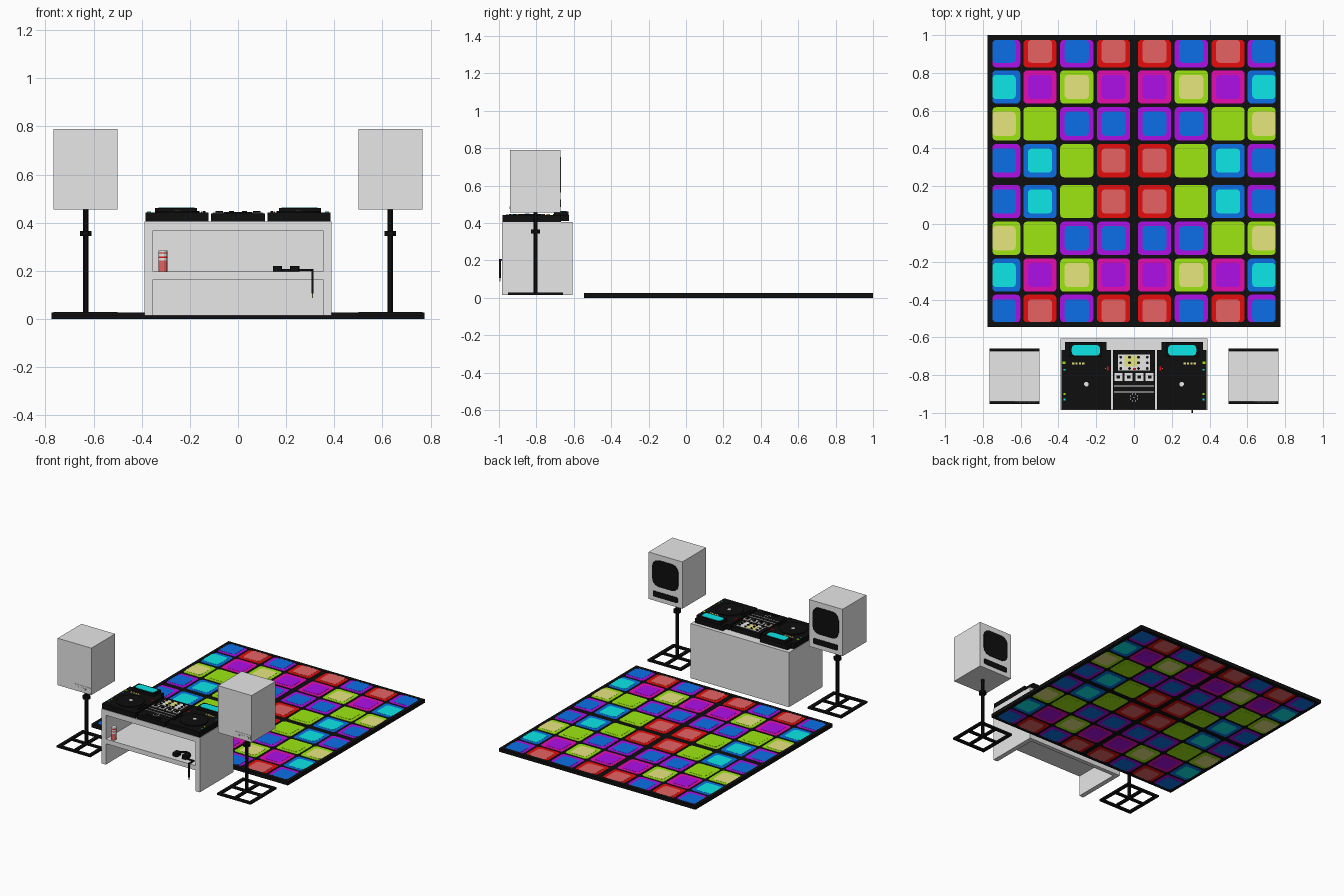
import bpy, bmesh, math
from mathutils import Vector

if "Cube" in bpy.data.objects:
    bpy.data.objects.remove(bpy.data.objects["Cube"])

# ---- colours (sRGB 0-255 turned into linear) ----
def lin(c):
    c /= 255
    return c / 12.92 if c <= 0.04045 else ((c + 0.055) / 1.055) ** 2.4

COLOURS = {"black": (14, 14, 14), "white": (245, 245, 245), "blue": (12, 118, 245),
           "cyan": (14, 245, 245), "purple": (184, 16, 245), "magenta": (247, 14, 190),
           "lime": (166, 245, 18), "pale_yellow": (245, 245, 135),
           "red": (245, 14, 14), "salmon": (245, 104, 104)}
MATS = {}
for name, rgb in COLOURS.items():
    MATS[name] = bpy.data.materials.new(name)
    MATS[name].diffuse_color = (*[lin(c) for c in rgb], 1)

# ---- outline and solid helpers ----
def rect(x0, x1, y0, y1):
    return [(x0, y0), (x1, y0), (x1, y1), (x0, y1)]

def rounded(x0, x1, y0, y1, r, n=3):
    pts = []
    corners = [(x1 - r, y1 - r), (x0 + r, y1 - r), (x0 + r, y0 + r), (x1 - r, y0 + r)]
    for k, (cx, cy) in enumerate(corners):
        for i in range(n + 1):
            a = math.pi / 2 * (k + i / n)
            pts.append((cx + r * math.cos(a), cy + r * math.sin(a)))
    return pts

def circle(cx, cy, r, n=12):
    return [(cx + r * math.cos(2 * math.pi * (i + 0.5) / n),
             cy + r * math.sin(2 * math.pi * (i + 0.5) / n)) for i in range(n)]

def box(x0, x1, y0, y1, z0, z1, mat):
    return (rect(x0, x1, y0, y1), z0, z1, mat, "z")

def up(outline, z0, z1, mat):
    return (outline, z0, z1, mat, "z")

def back(outline, y0, y1, mat):          # outline in x, z extruded along y
    return (outline, y0, y1, mat, "y")

def part(name, pieces):
    bm = bmesh.new()
    used = []
    for outline, a, b, mat, axis in pieces:
        if mat not in used:
            used.append(mat)
        put = (lambda u, v, h: (u, v, h)) if axis == "z" else (lambda u, v, h: (u, h, v))
        lo = [bm.verts.new(put(u, v, a)) for u, v in outline]
        hi = [bm.verts.new(put(u, v, b)) for u, v in outline]
        n = len(lo)
        faces = [bm.faces.new(lo[::-1]), bm.faces.new(hi)]
        faces += [bm.faces.new((lo[i], lo[(i + 1) % n], hi[(i + 1) % n], hi[i])) for i in range(n)]
        for f in faces:
            f.material_index = used.index(mat)
    bmesh.ops.recalc_face_normals(bm, faces=bm.faces)
    me = bpy.data.meshes.new(name)
    bm.to_mesh(me)
    bm.free()
    for m in used:
        me.materials.append(MATS[m])
    ob = bpy.data.objects.new(name, me)
    bpy.context.collection.objects.link(ob)
    return ob

# ---- dance floor: black slab, rim and two-colour tiles ----
FX, FY0, FY1 = 0.775, -0.545, 1.0
R = 0.025
part("dance_floor_base", [box(-FX + R, FX - R, FY0 + R, FY1 - R, 0.002, 0.023, "black")])
part("dance_floor_rim", [
    box(-FX, FX, FY0, FY0 + R, 0, 0.026, "black"), box(-FX, FX, FY1 - R, FY1, 0, 0.026, "black"),
    box(-FX, -FX + R, FY0 + R, FY1 - R, 0, 0.026, "black"),
    box(FX - R, FX, FY0 + R, FY1 - R, 0, 0.026, "black")])
KINDS = {"B": ("blue", "purple"), "R": ("salmon", "red"), "C": ("cyan", "blue"),
         "P": ("purple", "magenta"), "Y": ("pale_yellow", "lime"), "L": ("lime", "lime")}
QUARTER = ["BRBR", "CPYP", "YLBB", "BCLR"]       # outer corner first
CENTRES = [0.690, 0.498, 0.303, 0.108]
CY = (FY0 + FY1) / 2
for r, row in enumerate(QUARTER):
    for c, kind in enumerate(row):
        inner, ring = KINDS[kind]
        pieces = []
        for sx in (-1, 1):
            for sy in (-1, 1):
                x, y = sx * CENTRES[c], CY + sy * CENTRES[r]
                for h, rad, z0, z1, m in ((0.088, 0.02, 0.001, 0.0245, ring),
                                          (0.064, 0.02, 0.0003, 0.0255, inner)):
                    # outer tiles are cut off by the rim
                    x0, x1 = max(x - h, -FX + R), min(x + h, FX - R)
                    y0, y1 = max(y - h, FY0 + R), min(y + h, FY1 - R)
                    pieces.append(up(rounded(x0, x1, y0, y1, rad), z0, z1, m))
        part(f"floor_tiles_{r + 1}_{c + 1}", pieces)

# ---- desk: open at the front, closed at the back ----
DX, DY0, DY1 = 0.388, -0.985, -0.607
part("desk", [
    box(-DX, DX, DY0, DY1, 0.367, 0.405, "white"),
    box(-DX, -0.354, DY0, DY1, 0.015, 0.367, "white"),
    box(0.354, DX, DY0, DY1, 0.015, 0.367, "white"),
    box(-0.354, 0.354, DY0, DY1 - 0.03, 0.164, 0.197, "white"),
    box(-0.354, 0.354, DY1 - 0.03, DY1, 0.015, 0.367, "white")])

# ---- two mirrored decks ----
for side, s in (("left", -1), ("right", 1)):
    def bx(a, b, y0, y1, z0, z1, m):
        return box(min(s * a, s * b), max(s * a, s * b), y0, y1, z0, z1, m)
    part(side + "_deck_body", [bx(0.122, 0.385, -0.982, -0.668, 0.405, 0.443, "black"),
                               bx(0.145, 0.365, -0.668, -0.625, 0.410, 0.443, "black")])
    part(side + "_deck_screen", [
        bx(0.170, 0.345, -0.705, -0.628, 0.443, 0.462, "black"),
        up(rounded(min(s * .18, s * .33), max(s * .18, s * .33), -0.697, -0.640, 0.02),
           0.462, 0.464, "cyan")])
    part(side + "_deck_jog_wheel", [
        up(circle(s * 0.252, -0.855, 0.092, 24), 0.443, 0.449, "black"),
        up(circle(s * 0.252, -0.848, 0.013, 8), 0.449, 0.451, "white")])
    buttons = [bx(0.262 + 0.018 * i, 0.274 + 0.018 * i, -0.745, -0.733, 0.443, 0.447,
                  "pale_yellow") for i in range(4)]
    buttons += [bx(0.134, 0.144, -0.775, -0.755, 0.443, 0.449, "red"),
                bx(0.148, 0.154, -0.768, -0.762, 0.443, 0.447, "salmon"),
                bx(0.362, 0.378, -0.742, -0.728, 0.443, 0.447, "lime"),
                bx(0.362, 0.372, -0.775, -0.767, 0.443, 0.447, "cyan"),
                bx(0.362, 0.372, -0.905, -0.895, 0.443, 0.447, "lime"),
                bx(0.362, 0.372, -0.935, -0.925, 0.443, 0.447, "cyan"),
                bx(0.136, 0.146, -0.93, -0.83, 0.443, 0.448, "black")]
    part(side + "_deck_buttons", buttons)

# ---- mixer between the decks ----
part("mixer_body", [box(-0.112, 0.112, -0.982, -0.668, 0.405, 0.439, "black")])
details = [box(-0.085, 0.085, -0.775, -0.690, 0.439, 0.441, "white"),
           box(-0.050, 0.020, -0.755, -0.695, 0.441, 0.442, "pale_yellow"),
           box(-0.005, 0.010, -0.772, -0.762, 0.441, 0.444, "red"),
           box(-0.105, 0.105, -0.860, -0.854, 0.439, 0.441, "white"),
           box(-0.105, 0.105, -0.892, -0.888, 0.439, 0.441, "white")]
for x in (-0.083, -0.028, 0.028, 0.083):
    details.append(box(x - 0.021, x + 0.021, -0.830, -0.790, 0.439, 0.442, "white"))
    details.append(box(x - 0.010, x + 0.010, -0.818, -0.802, 0.442, 0.449, "black"))
    for y in (-0.705, -0.735, -0.765):
        details.append(up(circle(x * 0.85, y, 0.008, 8), 0.441, 0.448, "black"))
for x, y in circle(0, -0.918, 0.020, 8) + [(0, -0.918)]:
    details.append(box(x - 0.003, x + 0.003, y - 0.003, y + 0.003, 0.439, 0.441, "white"))
details.append(box(-0.06, 0.06, -0.962, -0.950, 0.439, 0.444, "black"))
part("mixer_controls", details)

# ---- drink can on the shelf ----
CAN = (-0.312, -0.955)
part("drink_can", [up(circle(*CAN, 0.019, 12), a, b, m) for a, b, m in (
    (0.197, 0.242, "salmon"), (0.242, 0.254, "white"), (0.254, 0.259, "red"),
    (0.259, 0.271, "white"), (0.271, 0.276, "red"), (0.276, 0.284, "white"))])

# ---- headphones on the shelf, with a cord hanging over the edge ----
HX, HY = 0.200, -0.915
band = []
for i in range(12):
    a0, a1 = math.pi * i / 12, math.pi * (i + 1) / 12
    band.append(up([(HX + r * math.cos(a), HY + r * 1.1 * math.sin(a)) for r, a in
                    ((0.044, a0), (0.054, a0), (0.054, a1), (0.044, a1))], 0.198, 0.208, "black"))
part("headphone_band", band)
part("headphone_cups", [
    up(rounded(HX + s * 0.036 - 0.019, HX + s * 0.036 + 0.019, HY - 0.035, HY + 0.015, 0.01),
       0.197, 0.221, "black") for s in (-1, 1)])
part("headphone_cord", [box(0.23, 0.313, -0.945, -0.937, 0.199, 0.207, "black"),
                        box(0.305, 0.313, -1.0, -0.945, 0.199, 0.207, "black"),
                        box(0.305, 0.313, -1.0, -0.990, 0.105, 0.199, "black"),
                        box(0.307, 0.311, -0.998, -0.992, 0.088, 0.105, "pale_yellow")])

# ---- speakers on stands ----
SY = -0.805
for side, cx in (("left", -0.633), ("right", 0.633)):
    part(side + "_speaker_cabinet",
         [box(cx - 0.133, cx + 0.133, -0.940, -0.672, 0.455, 0.790, "white")])
    # driver and port face the dance floor
    part(side + "_speaker_driver", [
        back(rounded(cx - 0.103, cx + 0.103, 0.562, 0.752, 0.05, 3), -0.672, -0.669, "black"),
        back(rounded(cx - 0.098, cx + 0.098, 0.485, 0.525, 0.01), -0.672, -0.669, "black")])
    # connector panel at the other side
    panel = [back(rounded(cx, cx + 0.126, 0.462, 0.503, 0.008), -0.942, -0.940, "white")]
    for i in range(4):
        x = cx + 0.030 + i * 0.025
        panel.append(back(rect(x - 0.007, x + 0.007, 0.476, 0.489), -0.944, -0.942, "white"))
    part(side + "_speaker_connectors", panel)
    part(side + "_stand_pole", [
        up(circle(cx, SY, 0.0125, 8), 0.016, 0.455, "black"),
        up(circle(cx, SY, 0.026, 8), 0.345, 0.366, "black")])
    # square base frame with a cross
    w, hx, hy = 0.022, 0.133, 0.147
    base = [box(cx - hx, cx + hx, SY + s * (hy - w / 2) - w / 2, SY + s * (hy - w / 2) + w / 2,
                0.015, 0.028, "black") for s in (-1, 1)]
    base += [box(cx + s * (hx - w / 2) - w / 2, cx + s * (hx - w / 2) + w / 2, SY - hy + w,
                 SY + hy - w, 0.015, 0.028, "black") for s in (-1, 1)]
    base += [box(cx - hx + w, cx + hx - w, SY - w / 2, SY + w / 2, 0.016, 0.027, "black"),
             box(cx - w / 2, cx + w / 2, SY - hy + w, SY + hy - w, 0.015, 0.028, "black")]
    part(side + "_stand_base", base)

for m in bpy.data.materials:
    if m.users and not m.is_grease_pencil:
        m.use_nodes = True
        m.node_tree.nodes["Principled BSDF"].inputs["Base Color"].default_value = m.diffuse_color
